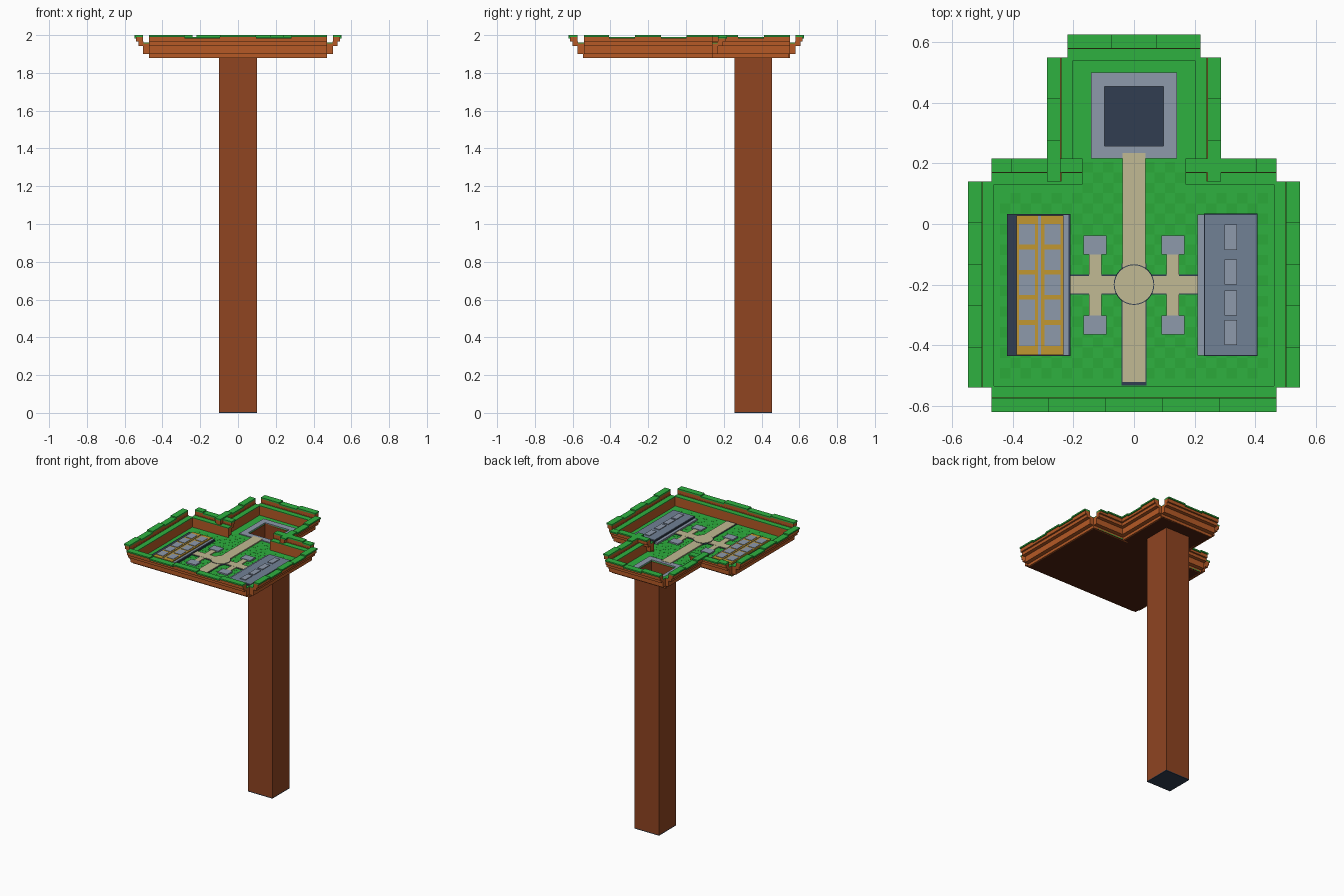
import bpy, bmesh, math

if "Cube" in bpy.data.objects:
    bpy.data.objects.remove(bpy.data.objects["Cube"])


def mat(name, r, g, b):
    m = bpy.data.materials.new(name)
    m.diffuse_color = tuple((c / 255) ** 2.2 for c in (r, g, b)) + (1,)
    m.use_nodes = True
    m.node_tree.nodes["Principled BSDF"].inputs["Base Color"].default_value = m.diffuse_color
    return m


GREEN = mat("grass", 50, 176, 66)
GREEN2 = mat("grass_dark", 47, 168, 60)
BRICK = mat("brick", 180, 90, 42)
EARTH = mat("earth", 142, 70, 38)
UNDER = mat("underside", 78, 38, 24)
NAVY = mat("navy", 52, 64, 82)
STONE = mat("stone", 140, 152, 170)
SLATE = mat("slate", 112, 128, 148)
SAND = mat("sand", 192, 184, 146)
GOLD = mat("gold", 192, 150, 52)


def add_obj(name, bm, material):
    me = bpy.data.meshes.new(name)
    bm.to_mesh(me)
    bm.free()
    me.materials.append(material)
    ob = bpy.data.objects.new(name, me)
    bpy.context.collection.objects.link(ob)
    return ob


def boxes(name, material, items):
    """One object made of boxes (x0, x1, y0, y1, z0, z1)."""
    bm = bmesh.new()
    for x0, x1, y0, y1, z0, z1 in items:
        vs = bmesh.ops.create_cube(bm, size=1)["verts"]
        for v in vs:
            v.co = (x0 if v.co.x < 0 else x1, y0 if v.co.y < 0 else y1,
                    z0 if v.co.z < 0 else z1)
    return add_obj(name, bm, material)


def ring(x0, x1, y0, y1, hx, hy0, hy1, z0, z1):
    """Four boxes framing a rectangular hole."""
    return [(x0, -hx, y0, y1, z0, z1), (hx, x1, y0, y1, z0, z1),
            (-hx, hx, y0, hy0, z0, z1), (-hx, hx, hy1, y1, z0, z1)]


def both(items):
    """Mirror boxes across x = 0."""
    return items + [(-b, -a, c, d, e, f) for a, b, c, d, e, f in items]


F = 1.89                      # garden floor height
PX, PY0, PY1 = 0.098, 0.258, 0.454   # shaft opening

# Tray base: underside and grass
for name, m, z0, z1 in (("tray_underside", UNDER, 1.88, 1.885), ("grass_floor", GREEN, 1.885, F)):
    boxes(name, m, [(-0.47, 0.47, -0.54, 0.14, z0, z1)] +
          ring(-0.21, 0.21, 0.14, 0.545, PX, PY0, PY1, z0, z1))

# Faint checker patches on the grass
c, patches = 0.034, []
for i in range(-13, 13):
    for j in range(-15, 15):
        x, y = i * c, j * c
        alcove = y + c > 0.13
        if (i + j) % 2 == 0 and y > -0.53 and not (alcove and (abs(x + c / 2) > 0.17 or y > 0.18)):
            patches.append((x, x + c, y, y + c, F - 0.001, F + 0.0006))
boxes("grass_checker", GREEN2, patches)

# Rim walls: stepped outward profile with a grass ledge and uneven grass caps
def wall(name, axis, a, b, inner, s, cuts):
    def bx(p, q, d0, d1, z0, z1):
        u, v = sorted((inner + s * d0, inner + s * d1))
        return (u, v, p, q, z0, z1) if axis == "y" else (p, q, u, v, z0, z1)
    brick = [bx(a, b, 0, 0.01, 1.88, 1.955), bx(a, b, 0.005, 0.04, 1.90, 1.955)]
    grass = [bx(a, b, 0, 0.04, 1.955, 1.96)]
    brick.append(bx(a, b, 0.038, 0.066, 1.943, 1.965))
    for k, (p, q) in enumerate(zip(cuts, cuts[1:])):
        top = 2.0 if k % 2 == 0 else 1.991
        brick.append(bx(p, q, 0.04, 0.078, 1.965, top - 0.01))
        grass.append(bx(p, q, 0.04, 0.086, top - 0.01, top))
    boxes(name + "_bricks", BRICK, brick)
    boxes(name + "_grass", GREEN, grass)


wall("front_wall", "x", -0.47, 0.47, -0.535, -1, [-0.47, -0.283, -0.095, 0.095, 0.283, 0.47])
wall("back_wall", "x", -0.22, 0.22, 0.54, 1, [-0.22, -0.073, 0.073, 0.22])
for s, side in ((-1, "left"), (1, "right")):
    wall(side + "_wall", "y", -0.54, 0.14, 0.462 * s, s, [-0.54, -0.407, -0.27, -0.133, 0.003, 0.14])
    wall(side + "_alcove_wall", "y", 0.14, 0.55, 0.202 * s, s, [0.14, 0.275, 0.413, 0.55])
    lo, hi = sorted((0.17 * s, 0.47 * s))
    wall(side + "_shoulder_wall", "x", lo, hi, 0.13, 1, [lo, (lo + hi) / 2 + 0.085 * s, hi])

# Deep shaft: hollow square tube with a dark floor
boxes("shaft", EARTH, [(-0.1, -PX, 0.256, 0.456, 0.006, F), (PX, 0.1, 0.256, 0.456, 0.006, F),
                       (-PX, PX, 0.256, PY0, 0.006, F), (-PX, PX, PY1, 0.456, 0.006, F)])
boxes("shaft_floor", NAVY, [(-0.1, 0.1, 0.256, 0.456, 0, 0.006)])
boxes("shaft_surround", STONE, ring(-0.142, 0.142, 0.216, 0.5, PX, PY0, PY1, F, F + 0.006))

# Paths, their dark kerbs and the round plaza
boxes("path_kerbs", NAVY, [(-0.041, 0.041, -0.533, -0.13, F, F + 0.004),
                           (-0.21, 0.21, -0.233, -0.167, F, F + 0.004)])
boxes("paths", SAND, [(-0.038, 0.038, -0.522, 0.234, F, F + 0.008),
                      (-0.21, 0.21, -0.229, -0.171, F, F + 0.007)] +
      both([(0.108, 0.148, -0.305, -0.098, F, F + 0.0065)]))
for name, m, r, h in (("plaza_kerb", NAVY, 0.067, 0.009), ("plaza", SAND, 0.064, 0.011)):
    bm = bmesh.new()
    bmesh.ops.create_cone(bm, cap_ends=True, segments=32, radius1=r, radius2=r, depth=h)
    bmesh.ops.translate(bm, verts=bm.verts, vec=(0, -0.2, F + h / 2))
    add_obj(name, bm, m)
boxes("stone_pads", STONE, both([(0.09, 0.167, -0.364, -0.302, F, F + 0.01),
                                 (0.09, 0.167, -0.1, -0.038, F, F + 0.01)]))

# Left bed: dark base, golden lattice, stone panels
boxes("left_base", NAVY, [(-0.42, -0.21, -0.436, 0.033, F, F + 0.012)])
boxes("left_step", STONE, [(-0.232, -0.216, -0.432, 0.03, F, F + 0.016)])
boxes("left_lattice", GOLD, [(-0.388, -0.317, -0.432, 0.028, F + 0.01, F + 0.024),
                             (-0.307, -0.232, -0.432, 0.028, F + 0.01, F + 0.024)])
boxes("left_divider", STONE, [(-0.317, -0.307, -0.432, 0.028, F + 0.01, F + 0.02)])
boxes("left_panels", STONE, [(x, x + 0.053, y, y + 0.068, F + 0.02, F + 0.027)
                             for x in (-0.38, -0.296)
                             for y in (-0.402, -0.317, -0.235, -0.152, -0.068)])

# Right building: stepped slab with roof blocks
boxes("right_base", STONE, [(0.21, 0.405, -0.434, 0.032, F, F + 0.012)])
boxes("right_edge", NAVY, [(0.231, 0.408, -0.436, 0.034, F, F + 0.022)])
boxes("right_slab", SLATE, [(0.235, 0.404, -0.432, 0.03, F + 0.01, F + 0.026)])
boxes("right_roof_blocks", STONE, [(0.298, 0.34, y, y + 0.083, F + 0.02, F + 0.031)
                                   for y in (-0.4, -0.302, -0.2, -0.085)])
